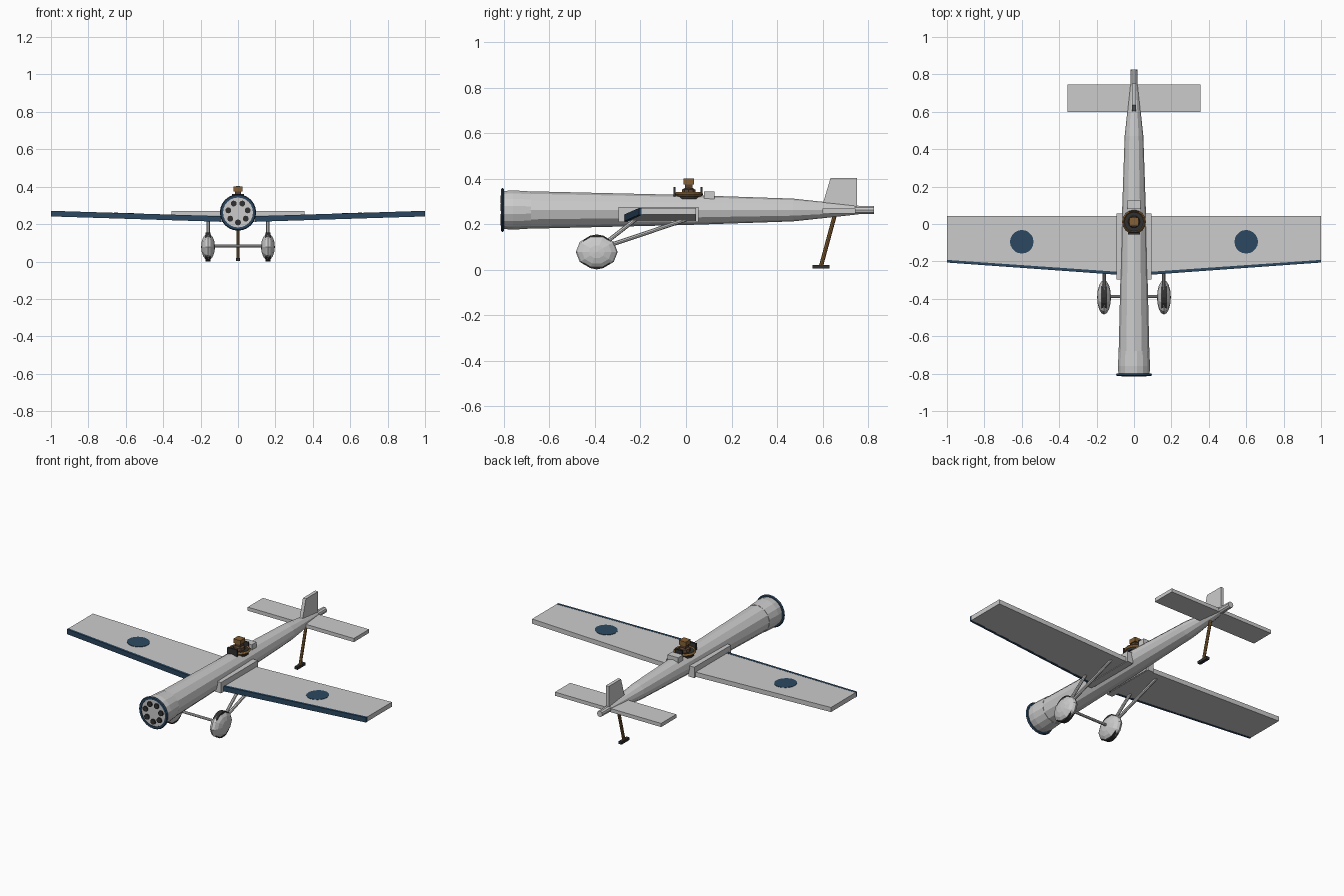
import bpy, bmesh, math
from mathutils import Vector, Matrix

if "Cube" in bpy.data.objects:
    bpy.data.objects.remove(bpy.data.objects["Cube"])


def mat(name, rgb):
    m = bpy.data.materials.new(name)
    m.diffuse_color = (*rgb, 1)
    m.use_nodes = True
    m.node_tree.nodes["Principled BSDF"].inputs["Base Color"].default_value = m.diffuse_color
    return m


BLUE = mat("navy", (0.025, 0.065, 0.12))
BROWN = mat("wood", (0.24, 0.12, 0.035))
DARK = mat("black", (0.03, 0.03, 0.03))
RUST = mat("leather", (0.10, 0.055, 0.03))


def finish(name, bm, m=None):
    bmesh.ops.recalc_face_normals(bm, faces=bm.faces[:])
    me = bpy.data.meshes.new(name)
    bm.to_mesh(me)
    bm.free()
    ob = bpy.data.objects.new(name, me)
    bpy.context.collection.objects.link(ob)
    if m:
        me.materials.append(m)
    return ob


def box(name, lo, hi, m=None):
    bm = bmesh.new()
    lo, hi = Vector(lo), Vector(hi)
    bmesh.ops.create_cube(bm, size=1, matrix=Matrix.Translation((lo + hi) / 2)
                          @ Matrix.Diagonal((*(hi - lo), 1)))
    return finish(name, bm, m)


def rod(name, a, b, r, m=None, n=8):
    bm = bmesh.new()
    a, b = Vector(a), Vector(b)
    rot = (b - a).to_track_quat('Z', 'Y').to_matrix().to_4x4()
    bmesh.ops.create_cone(bm, cap_ends=True, segments=n, radius1=r, radius2=r,
                          depth=(b - a).length, matrix=Matrix.Translation((a + b) / 2) @ rot)
    return finish(name, bm, m)


def lathe(name, prof, centre, axis, n, m=None, turn=0.0, closed=False):
    """Revolve (position, radius) points about the y or z axis."""
    bm = bmesh.new()
    rings = []
    for p, r in prof:
        ring = []
        for i in range(n):
            t = 2 * math.pi * i / n + turn
            c, s = r * math.cos(t), r * math.sin(t)
            co = (c, p, s) if axis == 'y' else (c, s, p)
            ring.append(bm.verts.new(Vector(co) + Vector(centre)))
        rings.append(ring)
    pairs = list(zip(rings, rings[1:]))
    if closed:
        pairs.append((rings[-1], rings[0]))
    for a, b in pairs:
        for i in range(n):
            j = (i + 1) % n
            bm.faces.new((a[i], a[j], b[j], b[i]))
    if not closed:
        bm.faces.new(rings[0])
        bm.faces.new(rings[-1])
    return finish(name, bm, m)


def slab(name, bottom, top, m=None):
    """Solid between two matching outlines."""
    bm = bmesh.new()
    a = [bm.verts.new(p) for p in bottom]
    b = [bm.verts.new(p) for p in top]
    bm.faces.new(a)
    bm.faces.new(b)
    for i in range(len(a)):
        j = (i + 1) % len(a)
        bm.faces.new((a[i], a[j], b[j], b[i]))
    return finish(name, bm, m)


ZC = 0.262

# Fuselage, cowl, front ring
lathe("fuselage", [(-0.78, 0.084), (-0.68, 0.082), (0.0, 0.066), (0.47, 0.05),
                   (0.62, 0.034), (0.74, 0.021)], (0, 0, ZC), 'y', 12)
lathe("tail_cone", [(0.70, 0.021), (0.825, 0.018)], (0, 0, ZC), 'y', 10)
lathe("cowl", [(-0.80, 0.085), (-0.76, 0.088), (-0.68, 0.083)],
      (0, 0, ZC), 'y', 16, turn=math.pi / 16)
lathe("front_ring", [(-0.812, 0.080), (-0.812, 0.092), (-0.806, 0.097),
                     (-0.800, 0.092), (-0.800, 0.080)], (0, 0, ZC), 'y', 24, BLUE, closed=True)
rod("engine_plate", (0, -0.807, ZC), (0, -0.79, ZC), 0.082, None, 20)
for i in range(7):
    t = 2 * math.pi * i / 7 - math.pi / 2
    x, z = 0.053 * math.cos(t), ZC + 0.053 * math.sin(t)
    rod("engine_cylinder", (x, -0.815, z), (x, -0.79, z), 0.016, DARK, 10)


# Wings with dihedral, blue leading edges, discs
def wing_part(name, s, y0, y1, m=None, grow=0.0):
    # y0, y1 are (root, tip) front and rear edges
    xr, xt, zr, zt = 0.05 * s, 1.0 * s, 0.212, 0.242
    low = [(xr, y0[0], zr - grow), (xt, y0[1], zt - grow),
           (xt, y1[1], zt - grow), (xr, y1[0], zr - grow)]
    slab(name, low, [(x, y, z + 0.028 + 2 * grow) for x, y, z in low], m)


for s in (-1, 1):
    wing_part("wing", s, (-0.262, -0.195), (0.043, 0.043))
    wing_part("leading_edge", s, (-0.274, -0.206), (-0.258, -0.192), BLUE, 0.001)
    slope = 0.030 / 0.95
    disc = []
    for i in range(20):
        t = 2 * math.pi * i / 20
        x = 0.6 + 0.063 * math.cos(t)
        disc.append((x * s, -0.095 + 0.063 * math.sin(t), 0.239 + (x - 0.05) * slope))
    slab("wing_disc", disc, [(x, y, z + 0.003) for x, y, z in disc], BLUE)
    xs = sorted((0.055 * s, 0.094 * s))
    box("wing_root_fairing", (xs[0], -0.297, 0.210), (xs[1], 0.055, 0.275))

    # Landing gear
    wx, wy, wz = 0.16 * s, -0.392, 0.078
    bm = bmesh.new()
    bmesh.ops.create_uvsphere(bm, u_segments=10, v_segments=8, radius=1,
                              matrix=Matrix.Translation((wx, wy, wz))
                              @ Matrix.Diagonal((0.037, 0.092, 0.075, 1))
                              @ Matrix.Rotation(math.pi / 2, 4, 'Y'))
    finish("wheel_fairing", bm)
    rod("tyre", (wx - 0.014, wy, wz), (wx + 0.014, wy, wz), 0.077, DARK, 16)
    rod("front_strut", (wx, wy, wz + 0.01), (wx, -0.22, 0.222), 0.009)
    rod("rear_strut", (wx, wy, wz + 0.01), (wx, 0.0, 0.220), 0.009)
rod("axle", (-0.16, -0.388, 0.083), (0.16, -0.388, 0.083), 0.008)

# Tail surfaces
box("tailplane", (-0.355, 0.60, 0.247), (0.355, 0.745, 0.269))
fin = [(0.598, 0.280), (0.635, 0.403), (0.752, 0.403), (0.752, 0.265)]
slab("fin", [(-0.010, y, z) for y, z in fin], [(0.010, y, z) for y, z in fin])

# Tail skid
rod("tail_skid", (0, 0.655, 0.245), (0, 0.592, 0.012), 0.009, BROWN)
box("skid_foot", (-0.010, 0.555, 0.004), (0.010, 0.630, 0.020), DARK)

# Cockpit with ring, screen and mount
CY = 0.012
lathe("cockpit_well", [(0.31, 0.052), (0.336, 0.052)], (0, CY, 0), 'z', 16, DARK)
lathe("cockpit_ring", [(0.322, 0.056), (0.332, 0.064), (0.341, 0.056), (0.332, 0.048)],
      (0, CY, 0), 'z', 16, BROWN, closed=True)
lathe("mount_base", [(0.33, 0.034), (0.352, 0.030), (0.358, 0.018)], (0, CY, 0), 'z', 10, RUST)
box("mount_post", (-0.017, CY - 0.017, 0.35), (0.017, CY + 0.017, 0.38), RUST)
box("mount_cap", (-0.023, CY - 0.023, 0.374), (0.023, CY + 0.023, 0.400), BROWN)
box("windscreen", (-0.033, -0.056, 0.322), (0.033, -0.046, 0.362), DARK)
box("rear_bar", (-0.024, 0.064, 0.325), (0.024, 0.072, 0.362), DARK)
box("headrest", (-0.036, 0.080, 0.305), (0.036, 0.126, 0.344))
